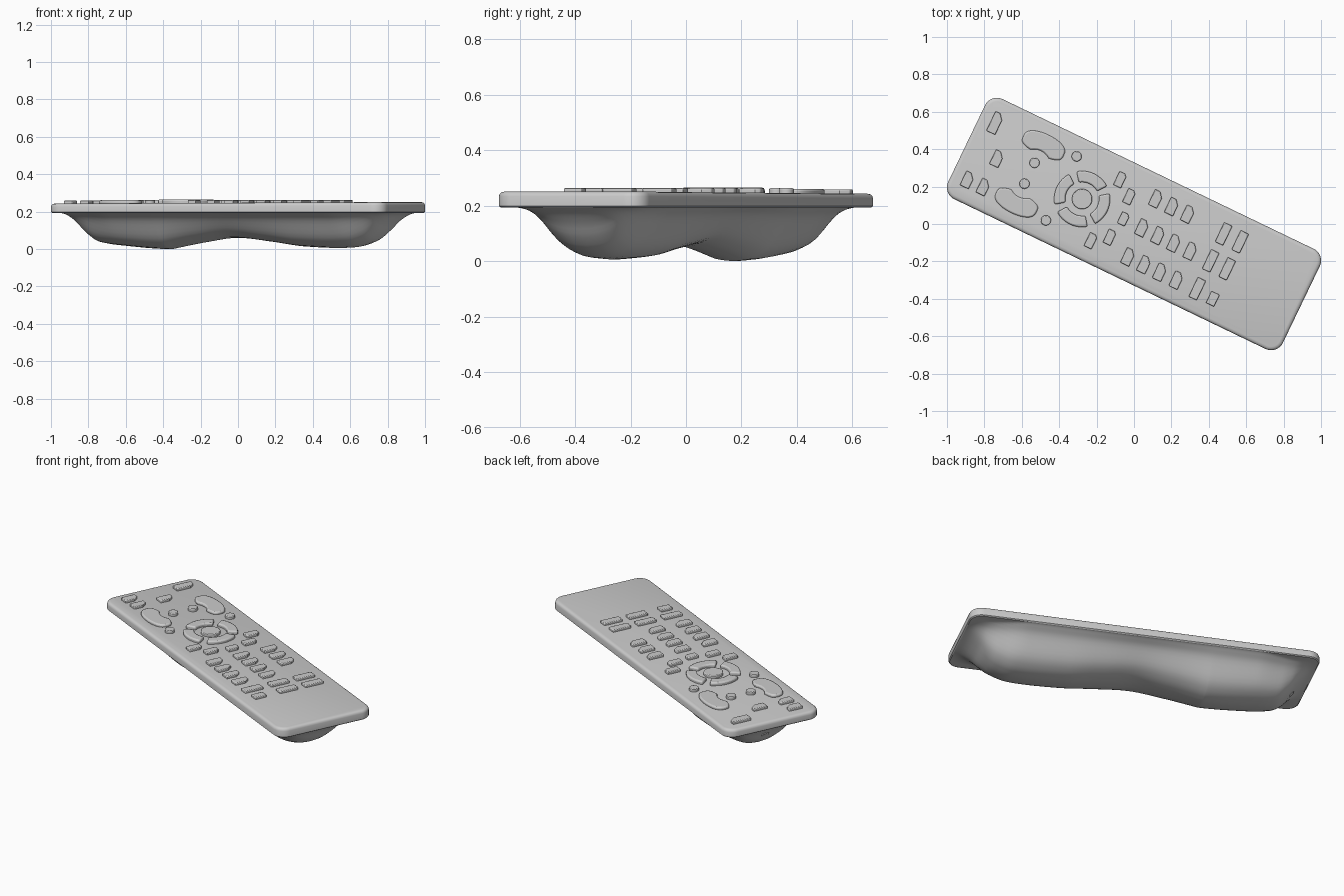
import bpy, bmesh
from math import sin, cos, pi, radians, sqrt
from mathutils import Matrix, Vector

if "Cube" in bpy.data.objects:
    bpy.data.objects.remove(bpy.data.objects["Cube"])

TURN = Matrix.Rotation(radians(-25.7), 4, 'Z')   # remote lies diagonally


def finish(name, bm, bevel=0.0, angle=35):
    bmesh.ops.recalc_face_normals(bm, faces=bm.faces)
    bm.transform(TURN)
    me = bpy.data.meshes.new(name)
    bm.to_mesh(me)
    bm.free()
    ob = bpy.data.objects.new(name, me)
    bpy.context.collection.objects.link(ob)
    bpy.ops.object.select_all(action='DESELECT')
    ob.select_set(True)
    bpy.context.view_layer.objects.active = ob
    bpy.ops.object.shade_smooth_by_angle(angle=radians(angle))
    if bevel:
        m = ob.modifiers.new("soft_edges", 'BEVEL')
        m.width, m.segments, m.limit_method = bevel, 2, 'ANGLE'
        m.angle_limit = radians(40)
    return ob


def curve(pts, x):
    """Monotone cubic through the points."""
    n = len(pts)
    d = [(pts[i+1][1]-pts[i][1])/(pts[i+1][0]-pts[i][0]) for i in range(n-1)]
    m = [d[0]] + [2*a*b/(a+b) if a*b > 0 else 0 for a, b in zip(d, d[1:])] + [d[-1]]
    i = 0
    while i < n-2 and x > pts[i+1][0]:
        i += 1
    h = pts[i+1][0]-pts[i][0]
    t = (x-pts[i][0])/h
    return ((2*t**3-3*t*t+1)*pts[i][1] + (t**3-2*t*t+t)*h*m[i]
            + (3*t*t-2*t**3)*pts[i+1][1] + (t**3-t*t)*h*m[i+1])


def rounded_rect(a, b, r, n=10):
    out = []
    for k, (sx, sy) in enumerate([(1, 1), (-1, 1), (-1, -1), (1, -1)]):
        for i in range(n+1):
            t = (k + i/n)*pi/2
            out.append((sx*(a-r)+r*cos(t), sy*(b-r)+r*sin(t)))
    return out


# Upper shell: stacked rounded outlines with a soft upper rim, open below
bm = bmesh.new()
loops = []
for inset, z in [(.006, .194), (0, .199), (0, .230), (.003, .239), (.009, .2445), (.02, .247)]:
    ring = rounded_rect(.993-inset, .297-inset, .07-inset)
    loops.append([bm.verts.new((u, v, z + (.004*u if z > .22 else 0))) for u, v in ring])
for lo, hi in zip(loops, loops[1:]):
    for i in range(len(lo)):
        j = (i+1) % len(lo)
        bm.faces.new((lo[i], lo[j], hi[j], hi[i]))
bm.faces.new(loops[-1])
finish("upper_shell", bm)

# Underside: lengthwise keel line times a crosswise falloff with a flared rim
KEEL = [(-.987, .195), (-.95, .177), (-.9, .128), (-.86, .077), (-.8, .036), (-.7, .021),
        (-.392, 0), (-.37, .004), (-.2, .035), (0, .06), (.2, .04), (.4, .014),
        (.6, .006), (.7, .01), (.8, .038), (.86, .085), (.9, .133), (.95, .177), (.987, .195)]
FALL = [(0, 1), (.2, .97), (.35, .89), (.48, .77), (.6, .57), (.7, .36), (.8, .18),
        (.9, .075), (1, 0), (1.5, 0)]
L, W, R = .987, .291, .064
us = sorted({-L*cos(pi*i/110) for i in range(111)} | {-.392})
ts = [sin(pi/2*j/20) for j in range(-20, 21)]
bm = bmesh.new()
rows = []
for u in us:
    over = max(0, abs(u)-(L-R))
    w = W-R+sqrt(max(0, R*R-over*over))
    e = min(1, max(0, (abs(u)-.65)/.25))
    narrow = 1 + .18*e*e*(3-2*e)          # the grip tapers towards both ends
    rows.append([bm.verts.new((u, t*w, .195-(.195-curve(KEEL, u))*curve(FALL, abs(t)*narrow)))
                 for t in ts])
for a, b in zip(rows, rows[1:]):
    for j in range(len(ts)-1):
        bm.faces.new((a[j], b[j], b[j+1], a[j+1]))
lower = finish("lower_shell", bm)
if sum(p.normal.z for p in lower.data.polygons) > 0:
    lower.data.flip_normals()


def key(name, outline, top=.263, bevel=.004):
    """Raised key from an outline in shell coordinates."""
    bm = bmesh.new()
    f = bm.faces.new([bm.verts.new((u, v, .238)) for u, v in outline])
    ext = bmesh.ops.extrude_face_region(bm, geom=[f])
    for v in ext["geom"]:
        if isinstance(v, bmesh.types.BMVert):
            v.co.z = top
    return finish(name, bm, bevel)


def rect(u, v, w, l, cut=0.0):
    a, b = w/2, l/2
    pts = [(a, b-cut), (a-cut*.8, b)] if cut else [(a, b)]
    pts += [(-a, b), (-a, -b), (a, -b)]
    return [(u+x, v+y) for x, y in pts]


def circle(u, v, r, n=32):
    return [(u+r*cos(2*pi*i/n), v+r*sin(2*pi*i/n)) for i in range(n)]


# Number keys, clipped at one corner
for i, u in enumerate((.048, .143, .237, .335)):
    for j, v in enumerate((.172, 0, -.172)):
        if i < 3 or j:
            key(f"number_key_{i}_{j}", rect(u, v, .052, .09, .028))

# Wide function keys
for i, u in enumerate((.455, .553)):
    for j, v in enumerate((.16, 0, -.165)):
        short = i == 1 and j == 2
        key(f"function_key_{i}_{j}", rect(u, v-(.013 if short else 0), .048, .07 if short else .115))

# Keys around the pad and at the head
for i, (u, v) in enumerate([(-.169, .181), (-.086, .12), (-.062, 0), (-.086, -.12), (-.169, -.181)]):
    key(f"menu_key_{i}", rect(u, v, .045, .08 if i != 2 else .068, .015))
for name, u, v, l in [("power_key", -.902, .165, .115), ("source_key", -.811, -.003, .085),
                      ("mode_key_a", -.904, -.173, .085), ("mode_key_b", -.811, -.171, .085)]:
    key(name, rect(u, v, .052, l, .03), .259)

# Round keys
for i, (u, v) in enumerate([(-.433, .193), (-.621, .064), (-.621, -.06), (-.433, -.187)]):
    key(f"round_key_{i}", circle(u, v, .027))

# Direction pad: centre key and four arc keys
PU = -.308
key("pad_centre", circle(PU, 0, .054, 48))
for k in range(4):
    c, n, half = k*pi/2, 14, radians(37)
    arc = [c-half+2*half*i/n for i in range(n+1)]
    pts = [(PU+.15*cos(a), .15*sin(a)) for a in arc]
    pts += [(PU+.09*cos(a), .09*sin(a)) for a in reversed(arc)]
    key(f"pad_arrow_{k}", pts, .265, .008)

# Broad rocker keys with a notch for the round key, mirrored about the long axis
for side, name in ((1, "rocker_upper"), (-1, "rocker_lower")):
    n = 20
    outer, inner = [], []
    for i in range(n+1):
        x, s = cos(pi*i/n), abs(sin(pi*i/n))
        outer.append((-.617+.12*x, side*(.165+.066*s**.7)))
        inner.append((-.617-.12*x, side*(.165-.05*s**.6 + .022*max(0, 1-(x/.45)**2))))
    key(name, outer + inner[1:-1], .261, .008)

# Infrared window on the head end
bm = bmesh.new()
bmesh.ops.create_cone(bm, cap_ends=True, segments=24, radius1=.022, radius2=.022, depth=.012)
aim = Vector((-.73, 0, -.69)).to_track_quat('Z', 'Y').to_matrix().to_4x4()
bm.transform(Matrix.Translation((-.89, 0, .12)) @ aim)
finish("infrared_window", bm, .003)
